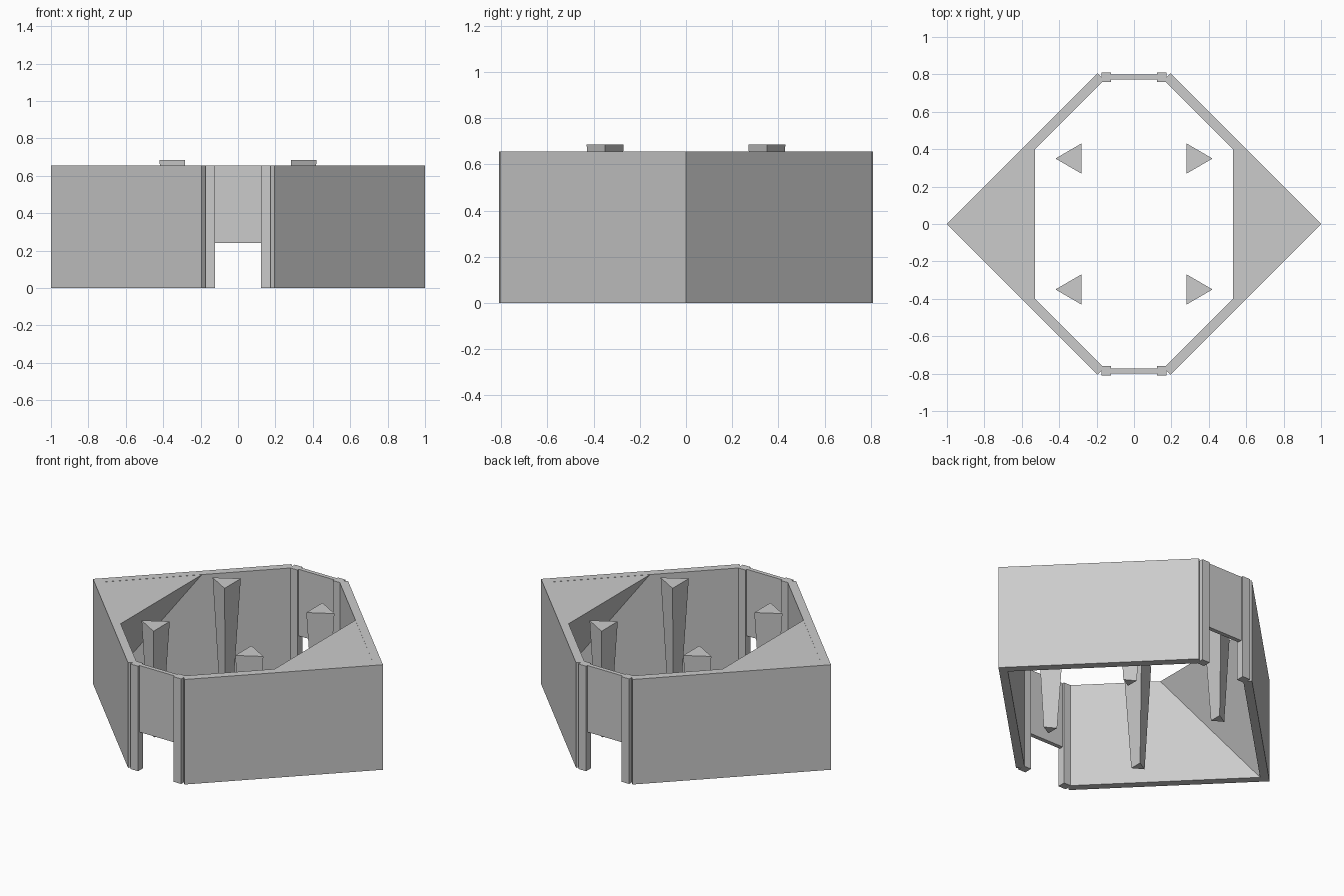
import bpy
import bmesh

if "Cube" in bpy.data.objects:
    bpy.data.objects.remove(bpy.data.objects["Cube"])

H = 0.655  # wall height


def loft(name, bottom, top, z0, z1):
    """Solid between two matching outlines."""
    bm = bmesh.new()
    lo = [bm.verts.new((x, y, z0)) for x, y in bottom]
    hi = [bm.verts.new((x, y, z1)) for x, y in top]
    bm.faces.new(lo)
    bm.faces.new(hi)
    n = len(lo)
    for i in range(n):
        j = (i + 1) % n
        bm.faces.new((lo[i], lo[j], hi[j], hi[i]))
    finish(name, bm)


def finish(name, bm):
    bmesh.ops.recalc_face_normals(bm, faces=bm.faces[:])
    mesh = bpy.data.meshes.new(name)
    bm.to_mesh(mesh)
    bm.free()
    bpy.context.collection.objects.link(bpy.data.objects.new(name, mesh))


def rect(x0, x1, y0, y1):
    return [(x0, y0), (x1, y0), (x1, y1), (x0, y1)]


for s, side in ((1, "right"), (-1, "left")):
    # V-shaped outer wall
    v = [(1, 0), (0.195, 0.805), (0.16, 0.77), (0.93, 0),
         (0.16, -0.77), (0.195, -0.805)]
    v = [(s * x, y) for x, y in v]
    loft(f"wall_{side}", v, v, 0, H)

    # Corner shelf tapering down to the foot of the corner
    bm = bmesh.new()
    tip = bm.verts.new((s * 0.93, 0, 0))
    tri = [bm.verts.new((s * x, y, H - 0.001))
           for x, y in ((0.93, 0), (0.53, 0.4), (0.53, -0.4))]
    bm.faces.new(tri)
    for i in range(3):
        bm.faces.new((tip, tri[i], tri[(i + 1) % 3]))
    finish(f"corner_shelf_{side}", bm)

    for t, end in ((1, "back"), (-1, "front")):
        # Tapered three-sided pillar
        cx, cy = 0.328, 0.35
        shape = [(-0.046, -0.08), (0.092, 0), (-0.046, 0.08)]
        low, high = ([(s * (cx + k * x), t * (cy + k * y)) for x, y in shape]
                     for k in (0.48, 1))
        loft(f"pillar_{end}_{side}", low, high, 0, 0.685)

        # Door post
        post = [(s * x, t * y) for x, y in rect(0.122, 0.175, 0.76, 0.81)]
        loft(f"door_post_{end}_{side}", post, post, 0, H)

# Panel above each doorway
for t, end in ((1, "back"), (-1, "front")):
    panel = [(x, t * y) for x, y in rect(-0.124, 0.124, 0.772, 0.798)]
    loft(f"door_panel_{end}", panel, panel, 0.24, H)
